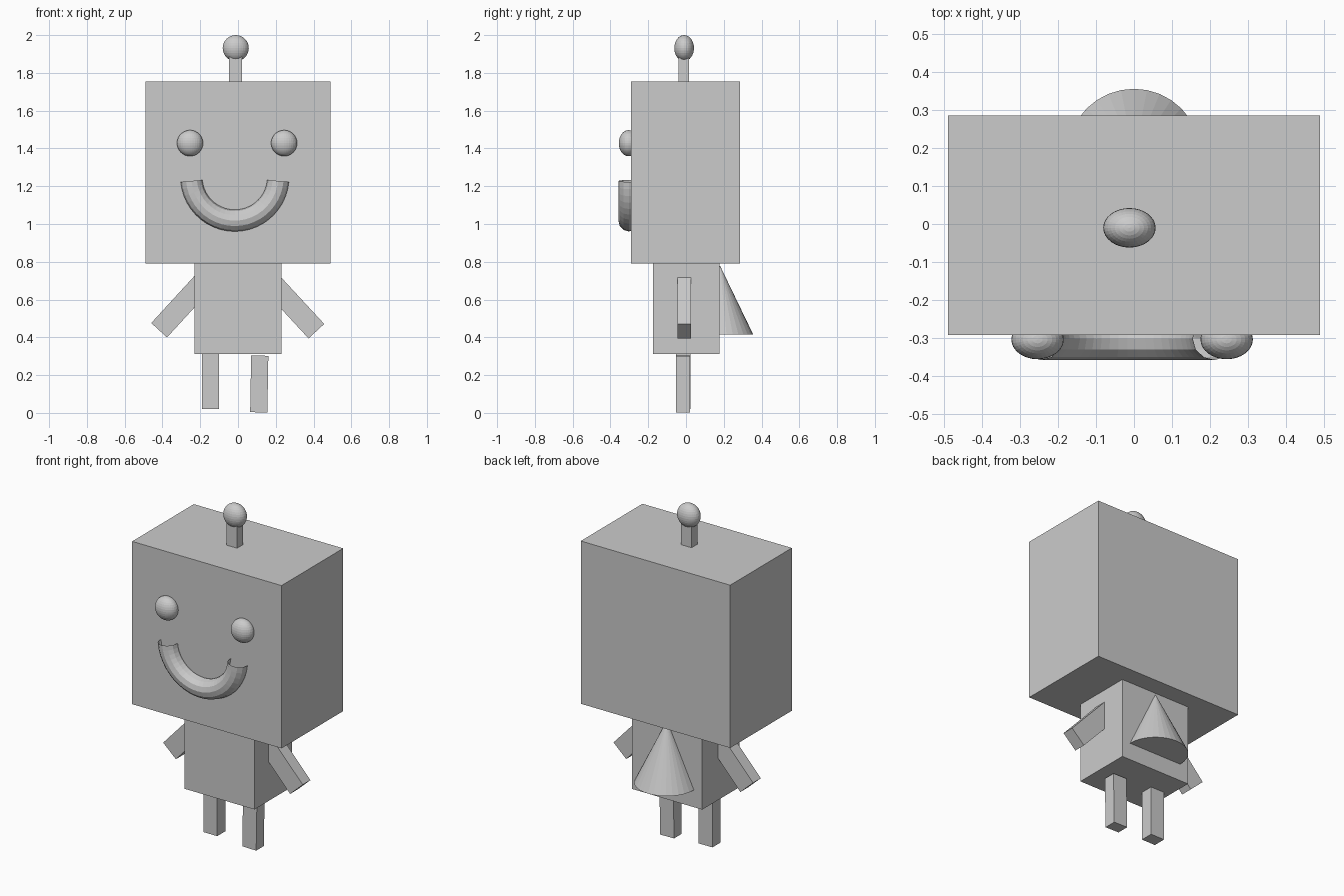
import bpy, bmesh
from math import sin, cos, pi, radians, atan2, hypot
from mathutils import Matrix, Vector

if "Cube" in bpy.data.objects:
    bpy.data.objects.remove(bpy.data.objects["Cube"])

grey = bpy.data.materials.new("light grey")
grey.diffuse_color = (0.6, 0.6, 0.6, 1)
grey.use_nodes = True
grey.node_tree.nodes["Principled BSDF"].inputs["Base Color"].default_value = grey.diffuse_color


def finish(name, bm):
    mesh = bpy.data.meshes.new(name)
    bm.to_mesh(mesh)
    bm.free()
    mesh.materials.append(grey)
    obj = bpy.data.objects.new(name, mesh)
    bpy.context.collection.objects.link(obj)
    return obj


def box(name, lo, hi, tilt=0.0):
    """Box between two corners, tilted about its own y axis."""
    lo, hi = Vector(lo), Vector(hi)
    bm = bmesh.new()
    bmesh.ops.create_cube(bm, size=1, matrix=Matrix.Translation((lo + hi) / 2)
                          @ Matrix.Rotation(tilt, 4, 'Y')
                          @ Matrix.Diagonal((*(hi - lo), 1)))
    return finish(name, bm)


def ball(name, centre):
    bm = bmesh.new()
    bmesh.ops.create_uvsphere(bm, u_segments=32, v_segments=16, radius=1,
                              matrix=Matrix.Translation(centre)
                              @ Matrix.Diagonal((0.069, 0.052, 0.069, 1)))
    return finish(name, bm)


def arm(name, hand, shoulder):
    """Square bar whose centre line runs from hand to shoulder (x, z)."""
    dx, dz = shoulder[0] - hand[0], shoulder[1] - hand[1]
    length = hypot(dx, dz)
    cx, cz = (hand[0] + shoulder[0]) / 2, (hand[1] + shoulder[1]) / 2
    return box(name, (cx - 0.0565, -0.045, cz - length / 2),
               (cx + 0.0565, 0.027, cz + length / 2), atan2(dx, dz))


# Head, torso and antenna
box("head", (-0.49, -0.292, 0.79), (0.49, 0.286, 1.755))
box("torso", (-0.23, -0.174, 0.313), (0.23, 0.177, 0.79))
box("antenna_stem", (-0.047, -0.04, 1.75), (0.022, 0.015, 1.9))
ball("antenna_ball", (-0.012, -0.01, 1.931))

# Eyes
ball("left_eye", (-0.254, -0.304, 1.428))
ball("right_eye", (0.244, -0.304, 1.428))

# Limbs
arm("left_arm", (-0.4175, 0.4375), (-0.175, 0.702))
arm("right_arm", (0.415, 0.4325), (0.175, 0.692))
box("left_leg", (-0.19, -0.052, 0.02), (-0.1, 0.024, 0.315))
box("right_leg", (0.067, -0.052, 0.003), (0.158, 0.02, 0.303), radians(1))

# Cone on the back
bm = bmesh.new()
bmesh.ops.create_cone(bm, cap_ends=True, segments=32, radius1=0.176, radius2=0,
                      depth=0.365, matrix=Matrix.Translation((0, 0.18, 0.597)))
finish("back_cone", bm)

# Smile: open-ended tube bent along an arc
bm = bmesh.new()
rings = []
for i in range(23):
    a = radians(185 + 170 * i / 22)
    ring = []
    for j in range(12):
        b = 2 * pi * j / 12
        r = 0.23 + 0.0575 * cos(b)
        ring.append(bm.verts.new((-0.017 + r * cos(a), -0.302 + 0.056 * sin(b),
                                  1.248 + r * sin(a))))
    rings.append(ring)
for p, q in zip(rings, rings[1:]):
    for j in range(12):
        k = (j + 1) % 12
        bm.faces.new((p[j], p[k], q[k], q[j]))
bmesh.ops.recalc_face_normals(bm, faces=bm.faces)
finish("smile", bm)
